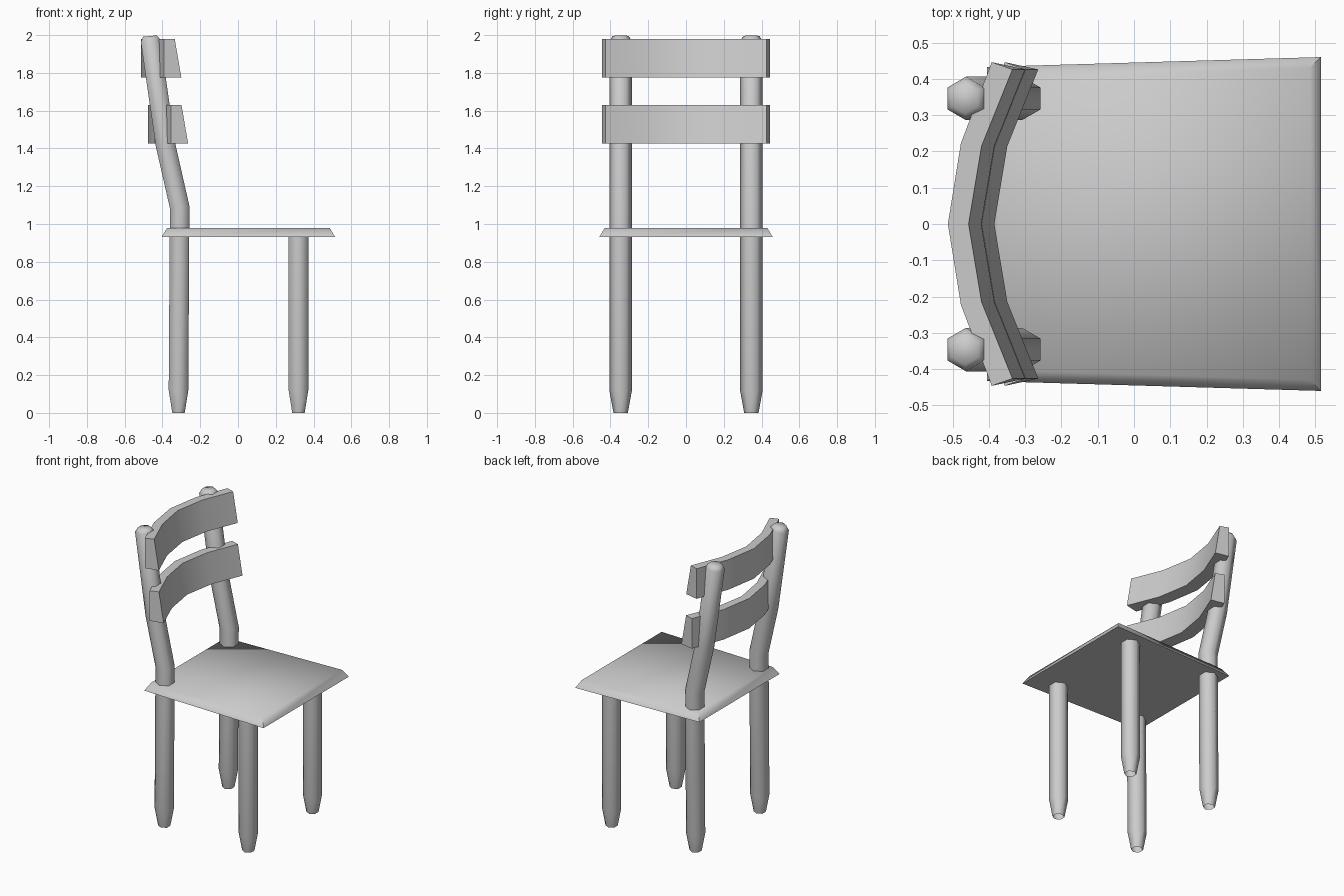
import bpy, bmesh
from math import cos, sin, pi, radians

if "Cube" in bpy.data.objects:
    bpy.data.objects.remove(bpy.data.objects["Cube"])


def finish(bm, name, angle=40):
    bmesh.ops.recalc_face_normals(bm, faces=bm.faces[:])
    me = bpy.data.meshes.new(name)
    bm.to_mesh(me)
    bm.free()
    ob = bpy.data.objects.new(name, me)
    bpy.context.collection.objects.link(ob)
    bpy.ops.object.select_all(action='DESELECT')
    ob.select_set(True)
    bpy.context.view_layer.objects.active = ob
    bpy.ops.object.shade_smooth_by_angle(angle=radians(angle))
    return ob


def loft(rings, cap_start=True, cap_end=True):
    """Join equal-length closed rings of points with quads."""
    bm = bmesh.new()
    vs = [[bm.verts.new(p) for p in ring] for ring in rings]
    n = len(vs[0])
    for a, b in zip(vs, vs[1:]):
        for i in range(n):
            j = (i + 1) % n
            bm.faces.new((a[i], a[j], b[j], b[i]))
    if cap_start:
        bm.faces.new(vs[0])
    if cap_end:
        bm.faces.new(vs[-1])
    return bm


def hex_ring(x, y, z, r, tilt=0):
    """Six-sided ring with points towards +-y, tilted about y."""
    ring = []
    for k in range(6):
        a = pi / 6 + k * pi / 3
        dx = r * cos(a)
        ring.append((x + dx * cos(tilt), y + r * sin(a), z + dx * sin(tilt)))
    return ring


# Leg profiles: x, z, radius, ring tilt
R = 0.06
front_profile = [(0.32, 0, 0.038, 0), (0.32, 0.12, R, 0), (0.32, 0.95, R, 0)]
back_profile = [(-0.315, 0, 0.038, 0), (-0.315, 0.12, R, 0),
                (-0.309, 1.09, R, 0.12), (-0.384, 1.42, R, 0.18),
                (-0.463, 1.97, R, 0.14), (-0.466, 1.995, 0.042, 0.1)]

for side, s in (("left", 1), ("right", -1)):
    for name, profile in (("front_leg", front_profile), ("back_post", back_profile)):
        rings = [hex_ring(x, s * 0.346, z, r, t) for x, z, r, t in profile]
        finish(loft(rings, cap_start=False), f"{name}_{side}", 65)

# Seat: tapered slab with bevelled rim
b, f = -0.405, 0.515
bottom = [(b, -0.433, 0.93), (f, -0.46, 0.93), (f, 0.46, 0.93), (b, 0.433, 0.93)]
i = 0.03
top = [(b + i, -0.433 + i, 0.98), (f - i, -0.46 + i, 0.98),
       (f - i, 0.46 - i, 0.98), (b + i, 0.433 - i, 0.98)]
finish(loft([bottom, top]), "seat", 65)

# Backrest slats: curved in plan, wedge section thicker at the bottom
# Stations: back x, back y, front y
half = [(-0.513, 0, 0), (-0.477, 0.223, 0.215), (-0.392, 0.446, 0.426)]
stations = [(x, -yb, -yf) for x, yb, yf in half[:0:-1]] + half
for name, shift, z0, z1 in (("upper_slat", 0, 1.775, 1.98),
                            ("lower_slat", 0.036, 1.425, 1.63)):
    rings = []
    for x, yb, yf in stations:
        x += shift
        rings.append([(x, yb, z0), (x + 0.092, yf, z0),
                      (x + 0.057, yf, z1), (x, yb, z1)])
    finish(loft(rings), name)
